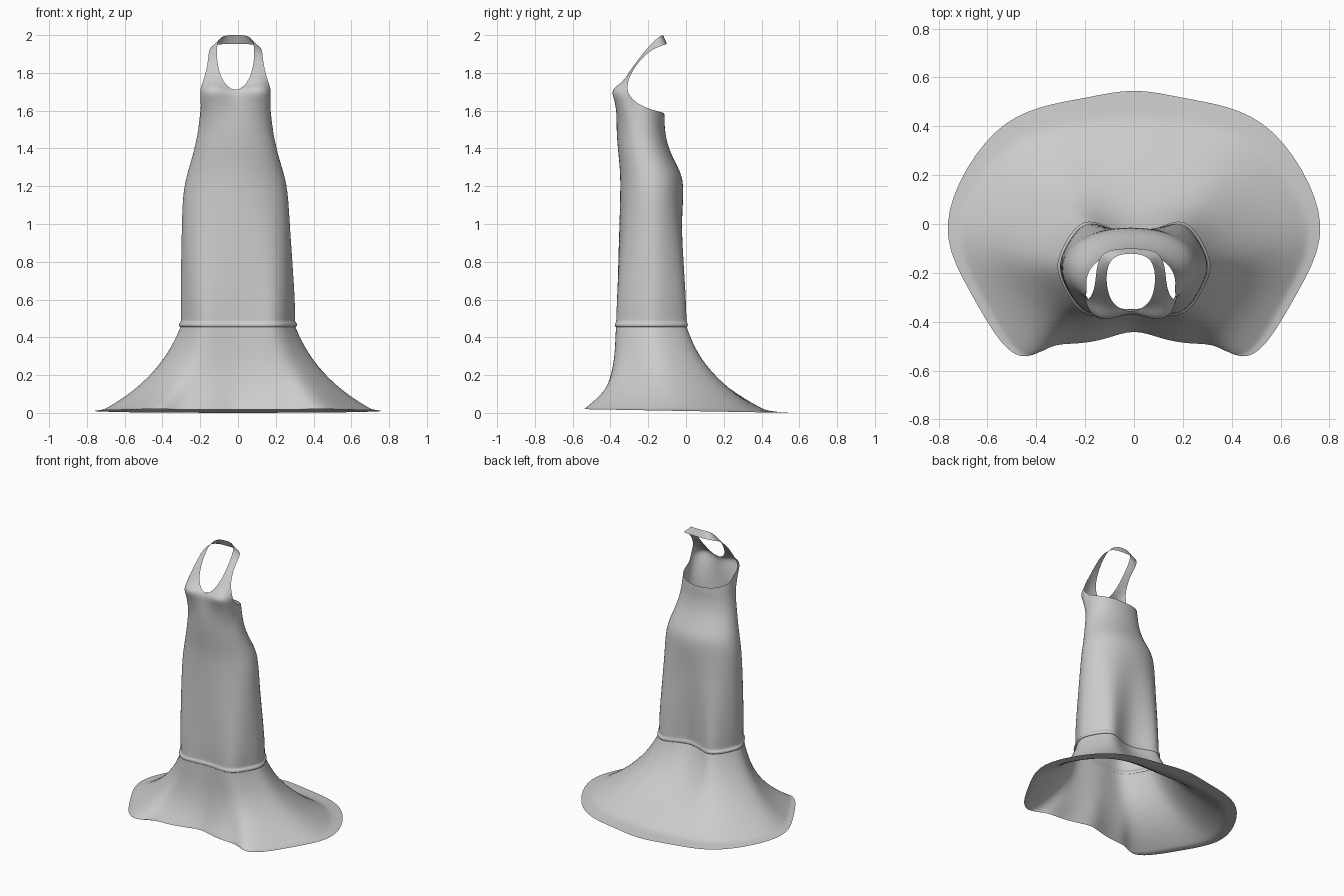
import bpy, bmesh, math
from mathutils import Vector

if "Cube" in bpy.data.objects:
    bpy.data.objects.remove(bpy.data.objects["Cube"])

N = 13  # columns on the half outline, front centre to back centre

# Half outlines seen from above (x, y)
HEM = [(0, -.425), (.12, -.475), (.24, -.492), (.34, -.49), (.44, -.562), (.54, -.51), (.67, -.28),
       (.79, -.06), (.73, .17), (.57, .4), (.39, .485), (.195, .515), (0, .56)]
KNEE = [(0, -.36), (.07, -.365), (.13, -.372), (.187, -.37), (.233, -.335), (.264, -.285), (.296, -.225),
        (.312, -.165), (.277, -.08), (.225, -.005), (.17, .012), (.1, -.02), (0, -.055)]


def oval(hw, yf, yb, n=2.12):
    """Half superellipse outline from front centre to back centre."""
    cy, hy, pts = (yf + yb) / 2, (yb - yf) / 2, []
    for i in range(N):
        a = math.pi * i / (N - 1)
        s, c = max(math.sin(a), 0), math.cos(a)
        x = hw * s ** (2 / n) if 0 < i < N - 1 else 0
        pts.append((x, cy - math.copysign(hy * abs(c) ** (2 / n), c)))
    return pts


def blend(a, b, t):
    return [tuple(p + (q - p) * t for p, q in zip(u, v)) for u, v in zip(a, b)]


def at(outline, z, grow=1):
    return [(x * grow, -.18 + (y + .18) * grow, z) for x, y in outline]


def lean(v):
    """The upper dress sits slightly off centre."""
    t = min(max((v[2] - .55) / .5, 0), 1)
    return Vector((v[0] - .013 * t, v[1], v[2]))


def mirrored_sheet(name, grids):
    """Loft rows of half-outline points, on both sides, into one smooth cloth."""
    bm = bmesh.new()
    for side in (1, -1):
        for rows in grids:
            vs = [[bm.verts.new(lean((side * p[0], p[1], p[2]))) for p in r] for r in rows]
            for a, b in zip(vs, vs[1:]):
                for i in range(len(a) - 1):
                    quad = [a[i], a[i + 1], b[i + 1], b[i]]
                    bm.faces.new(quad if side > 0 else quad[::-1])
    bmesh.ops.remove_doubles(bm, verts=bm.verts, dist=.0005)
    bmesh.ops.recalc_face_normals(bm, faces=bm.faces)
    # normals of the side panels must point outwards
    bm.normal_update()
    if sum(f.normal.x * f.calc_center_median().x for f in bm.faces) < 0:
        bmesh.ops.reverse_faces(bm, faces=bm.faces)
    me = bpy.data.meshes.new(name)
    bm.to_mesh(me)
    bm.free()
    me.shade_smooth()
    ob = bpy.data.objects.new(name, me)
    bpy.context.collection.objects.link(ob)
    sub = ob.modifiers.new("smooth", 'SUBSURF')
    sub.levels = sub.render_levels = 2
    return ob


# Flared skirt: z, then spread sideways, to the front, to the back
FLARE = [(.455, 0, 0, 0), (.4, .05, .02, .04), (.3, .17, .06, .14), (.2, .345, .2, .305),
         (.1, .59, .51, .53), (.026, .85, .93, .76), (.016, .9, .965, .82), (.01, 1, 1, 1)]
skirt = []
for z, kx, kf, kb in FLARE:
    row = []
    for (x, y), (hx, hy) in zip(KNEE, HEM):
        k = kf if hy < y else kb
        # the hem drops a little towards the back
        tilt = kx ** 4 * -.018 * hy
        row.append((x + (hx - x) * kx, y + (hy - y) * k, z + tilt))
    skirt.append(row)
mirrored_sheet("flared_skirt", [skirt])

# Fitted body: rim at the knee, then z, half width, front y, back y, share of the knee outline
body = [at(KNEE, .455), at(KNEE, .458, 1.03), at(KNEE, .474, 1.03), at(KNEE, .482, .99)]
for z, hw, yf, yb, k in [(.5, .305, -.366, 0, 1), (.6, .302, -.366, 0, .85), (.8, .292, -.358, -.006, .5),
                         (1.0, .286, -.351, -.016, .2), (1.15, .282, -.35, -.012, 0),
                         (1.25, .264, -.349, -.014, 0), (1.33, .238, -.355, -.058, 0),
                         (1.42, .214, -.364, -.098, 0), (1.5, .199, -.369, -.111, 0)]:
    body.append(at(blend(oval(hw, yf, yb), KNEE, k), z, .99 if z == .5 else 1))

# Bodice: bust at the front, falling to a low back
top = [(0, -.362, 1.702), (.06, -.388, 1.708), (.118, -.406, 1.712), (.17, -.38, 1.71), (.192, -.315, 1.7)]
for (x, y), z in zip(oval(.184, -.37, -.114)[5:], (1.655, 1.63, 1.615, 1.604, 1.597, 1.592, 1.588, 1.586)):
    top.append((x, y, z))
waist = body[-1]
for t in (.4, .75):
    body.append([(a[0] + (b[0] - a[0]) * t, a[1] + (b[1] - a[1]) * t ** 2, a[2] + (b[2] - a[2]) * t)
                 for a, b in zip(waist, top)])
body.append(top)

# Halter strap: inner edge and outer edge, from the bust up around the neck
STRAP = [((.05, -.345, 1.73), (.172, -.308, 1.755)), ((.084, -.312, 1.79), (.155, -.285, 1.81)),
         ((.099, -.255, 1.87), (.144, -.237, 1.875)), ((.1, -.2, 1.937), (.141, -.18, 1.925)),
         ((.087, -.15, 1.987), (.122, -.12, 1.947)), ((.05, -.125, 2.0), (.067, -.102, 1.953)),
         ((0, -.12, 2.0), (0, -.1, 1.953))]
strap = [top[:5]]
for a, b in STRAP:
    strap.append([tuple(Vector(a).lerp(Vector(b), i / 4)) for i in range(5)])
# soften the step from bust to strap
strap[1] = [(x, y - .02 * math.sin(math.pi * i / 4), z) for i, (x, y, z) in enumerate(strap[1])]
mirrored_sheet("fitted_halter_body", [body, strap])
